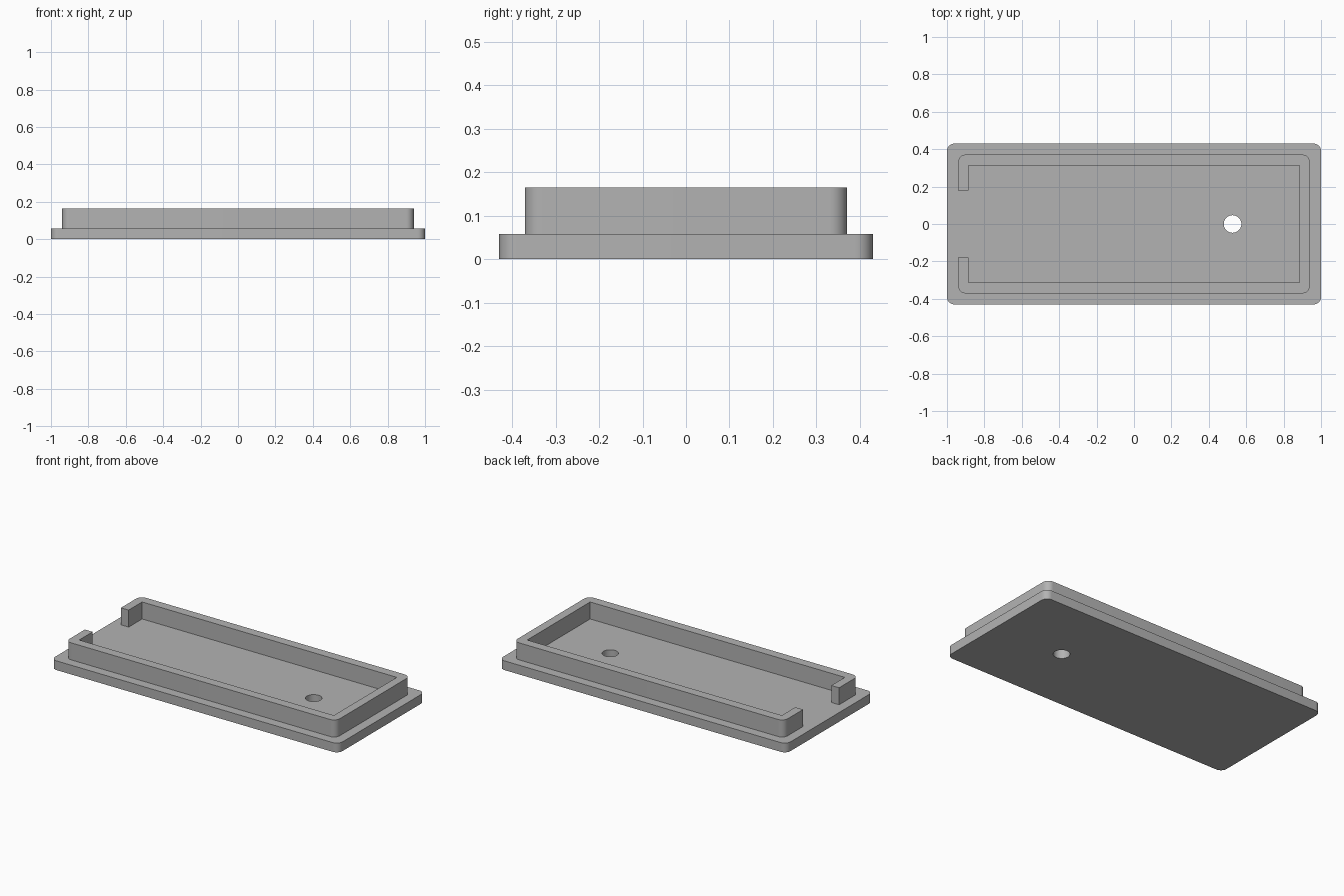
import bpy, bmesh
from math import sin, cos, pi, radians

if "Cube" in bpy.data.objects:
    bpy.data.objects.remove(bpy.data.objects["Cube"], do_unlink=True)

grey = bpy.data.materials.new("plain_grey")
grey.use_nodes = True
colour = (0.45, 0.45, 0.45, 1)
grey.diffuse_color = colour
grey.node_tree.nodes["Principled BSDF"].inputs["Base Color"].default_value = colour


def arc(cx, cy, r, start, end, steps):
    angles = [start + (end - start) * i / steps for i in range(steps + 1)]
    return [(cx + r * cos(a), cy + r * sin(a)) for a in angles]


def rounded_rect(hx, hy, r):
    """Outline running anticlockwise from the lower left corner."""
    corners = [(-1, -1), (1, -1), (1, 1), (-1, 1)]
    points = []
    for i, (sx, sy) in enumerate(corners):
        start = pi + i * pi / 2
        points += arc(sx * (hx - r), sy * (hy - r), r, start, start + pi / 2, 10)
    return points


def extrude_outline(name, loops, z0, z1):
    """Fill the loops (the later ones are holes) and extrude them upward."""
    bm = bmesh.new()
    edges = []
    for loop in loops:
        verts = [bm.verts.new((x, y, z0)) for x, y in loop]
        edges += [bm.edges.new((v, verts[i - 1])) for i, v in enumerate(verts)]
    bmesh.ops.triangle_fill(bm, edges=edges, use_beauty=True, use_dissolve=False)
    top = bmesh.ops.extrude_face_region(bm, geom=bm.faces[:], use_keep_orig=True)["geom"]
    for v in top:
        if isinstance(v, bmesh.types.BMVert):
            v.co.z = z1
    bmesh.ops.recalc_face_normals(bm, faces=bm.faces[:])
    mesh = bpy.data.meshes.new(name)
    bm.to_mesh(mesh)
    bm.free()
    mesh.materials.append(grey)
    obj = bpy.data.objects.new(name, mesh)
    bpy.context.collection.objects.link(obj)
    bpy.ops.object.select_all(action="DESELECT")
    obj.select_set(True)
    bpy.context.view_layer.objects.active = obj
    bpy.ops.object.shade_smooth_by_angle(angle=radians(30))
    return obj


# Base plate with a round through hole
plate_top = 0.058
hole = arc(0.527, 0, 0.047, 0, 2 * pi, 48)[:-1]
extrude_outline("base_plate", [rounded_rect(1, 0.43, 0.04), hole], 0, plate_top)

# Raised rim: rounded outside, square inside, open in the middle of the -x end
outer_x, inner_x, inner_y, gap = 0.94, 0.886, 0.313, 0.179
rim = [(-outer_x, -gap)] + rounded_rect(outer_x, 0.371, 0.04)
rim += [(-outer_x, gap), (-inner_x, gap), (-inner_x, inner_y), (inner_x, inner_y),
        (inner_x, -inner_y), (-inner_x, -inner_y), (-inner_x, -gap)]
extrude_outline("rim_wall", [rim], plate_top, 0.165)
